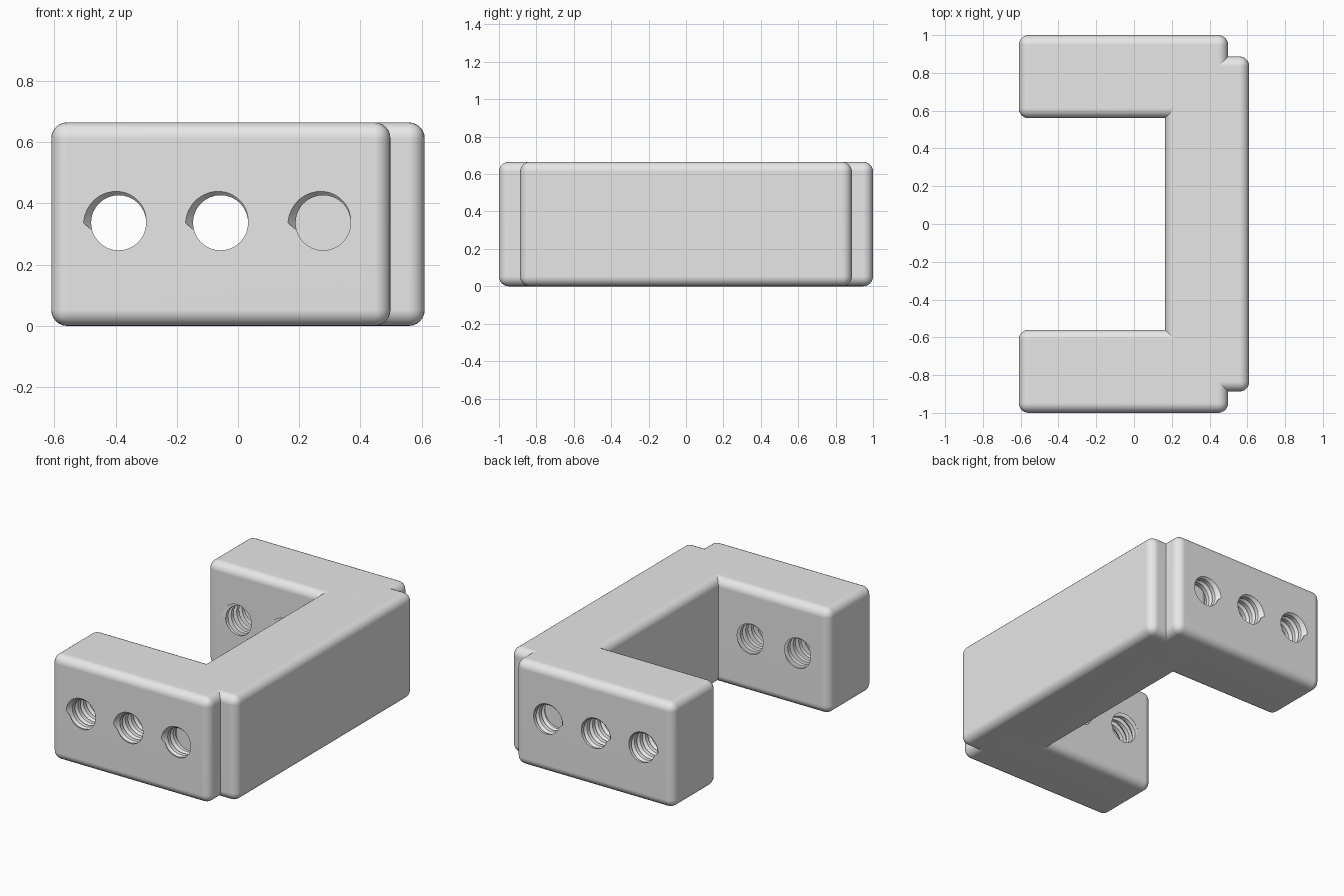
import bpy, bmesh, math

if "Cube" in bpy.data.objects:
    bpy.data.objects.remove(bpy.data.objects["Cube"])

H = 0.665          # height of the bracket
ROUND = 0.052      # edge rounding
PITCH = 0.055      # thread pitch
HOLE_Z = 0.337

grey = bpy.data.materials.new("light grey")
grey.diffuse_color = (0.8, 0.8, 0.8, 1)
grey.use_nodes = True
grey.node_tree.nodes["Principled BSDF"].inputs["Base Color"].default_value = grey.diffuse_color


def link(name, bm):
    mesh = bpy.data.meshes.new(name)
    bmesh.ops.recalc_face_normals(bm, faces=bm.faces)
    bm.to_mesh(mesh)
    bm.free()
    obj = bpy.data.objects.new(name, mesh)
    bpy.context.collection.objects.link(obj)
    mesh.materials.append(grey)
    return obj


def rounded_block(name, x0, x1, y0, y1):
    bm = bmesh.new()
    bmesh.ops.create_cube(bm, size=1)
    for v in bm.verts:
        v.co = ((x0 + x1) / 2 + v.co.x * (x1 - x0),
                (y0 + y1) / 2 + v.co.y * (y1 - y0),
                H / 2 + v.co.z * H)
    bmesh.ops.bevel(bm, geom=bm.edges[:], offset=ROUND, segments=6,
                    profile=0.5, affect='EDGES')
    return link(name, bm)


def thread_cutter(name, cx, y0, y1, sides=32):
    # helical surface: each turn joins the row one pitch further along
    profile = [(0.0, 0.09), (0.46, 0.09), (0.5, 0.115)]
    m = len(profile)
    start = y0 - 3 * PITCH
    rows = (math.ceil((y1 - y0) / PITCH) + 5) * m
    bm = bmesh.new()
    grid = []
    for k in range(rows + m):
        phase, r = profile[k % m]
        row = []
        for j in range(sides):
            a = math.tau * j / sides
            y = start + PITCH * (k // m + phase + j / sides)
            row.append(bm.verts.new((cx + r * math.cos(a), y,
                                     HOLE_Z + r * math.sin(a))))
        grid.append(row)
    for k in range(rows - 1):
        for j in range(sides):
            if j < sides - 1:
                a, b = grid[k][j + 1], grid[k + 1][j + 1]
            else:
                a, b = grid[k + m][0], grid[k + m + 1][0]
            bm.faces.new((grid[k][j], a, b, grid[k + 1][j]))
    bmesh.ops.delete(bm, geom=[v for v in bm.verts if not v.link_faces],
                     context='VERTS')
    bmesh.ops.holes_fill(bm, edges=[e for e in bm.edges if e.is_boundary], sides=0)
    bmesh.ops.triangulate(bm, faces=bm.faces[:])
    cutter = link(name, bm)
    cutter.hide_render = True
    return cutter


def finish(obj):
    bpy.ops.object.select_all(action='DESELECT')
    obj.select_set(True)
    bpy.context.view_layer.objects.active = obj
    for mod in list(obj.modifiers):
        bpy.ops.object.modifier_apply(modifier=mod.name)
    bpy.ops.object.shade_smooth_by_angle(angle=math.radians(30))
    weighted = obj.modifiers.new("even shading", 'WEIGHTED_NORMAL')
    weighted.keep_sharp = True


# Cross bar joining the two arms
finish(rounded_block("cross_bar", 0.165, 0.61, -0.887, 0.887))

# Side arms with three threaded holes each, mirrored front to back
arms = rounded_block("side_arms", -0.61, 0.498, -1.0, -0.56)
cutters = []
for i, x in enumerate((-0.39, -0.057, 0.278)):
    cutter = thread_cutter(f"hole_cutter_{i}", x, -1.0, -0.56)
    cut = arms.modifiers.new("threaded hole", 'BOOLEAN')
    cut.operation = 'DIFFERENCE'
    cut.solver = 'EXACT'
    cut.object = cutter
    cutters.append(cutter)
mirror = arms.modifiers.new("mirror", 'MIRROR')
mirror.use_axis = (False, True, False)
mirror.use_clip = False
finish(arms)
for cutter in cutters:
    bpy.data.objects.remove(cutter)
